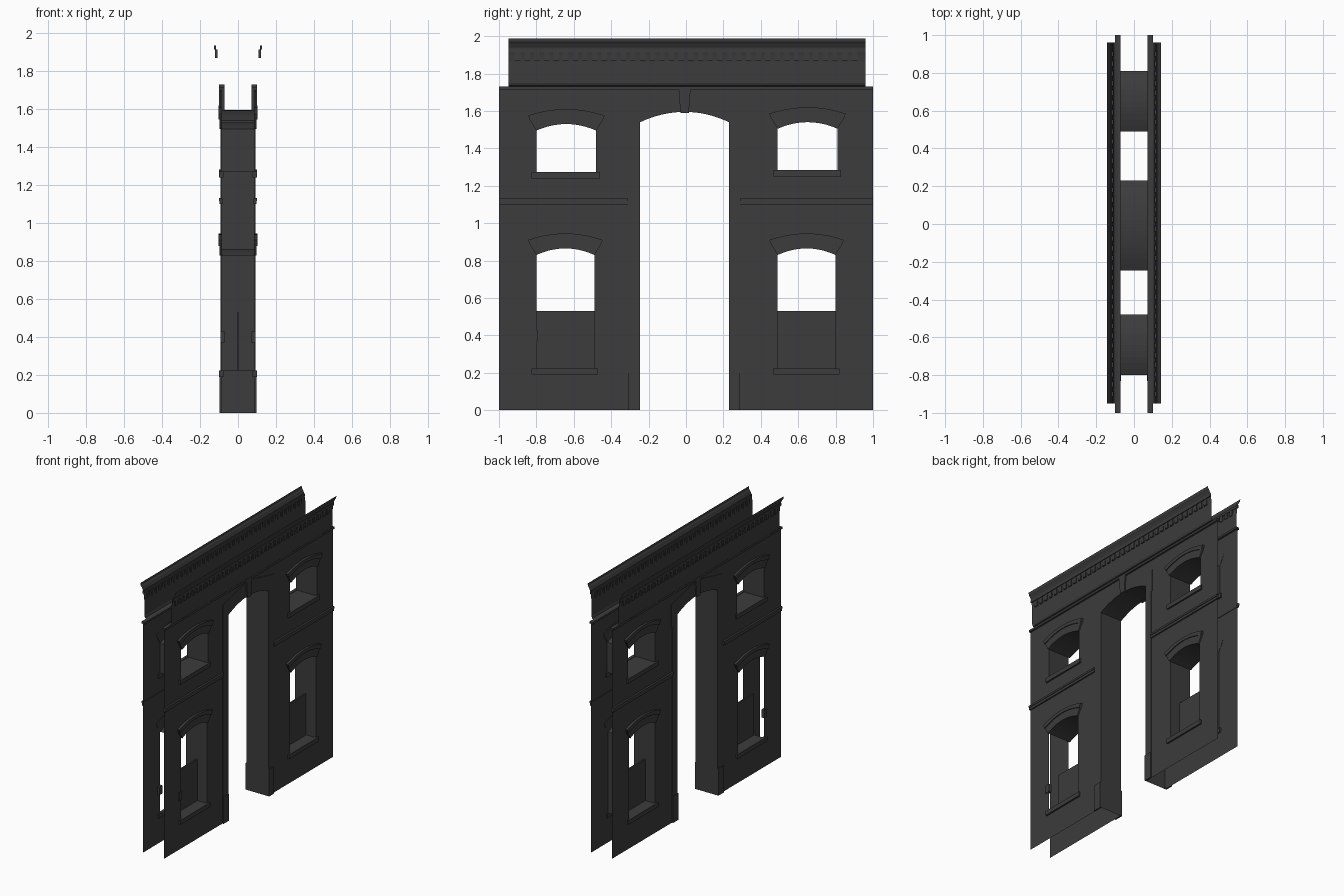
import bpy, bmesh

cube = bpy.data.objects.get("Cube")
if cube:
    bpy.data.objects.remove(cube)

stone = bpy.data.materials.new("dark_stone")
stone.use_nodes = True
stone.diffuse_color = (0.045, 0.045, 0.045, 1)
stone.node_tree.nodes["Principled BSDF"].inputs["Base Color"].default_value = stone.diffuse_color

WALL = 0.087  # distance of each facade sheet from the middle


def finish(name, bm, mirror=True):
    bmesh.ops.recalc_face_normals(bm, faces=bm.faces[:])
    mesh = bpy.data.meshes.new(name)
    bm.to_mesh(mesh)
    bm.free()
    mesh.materials.append(stone)
    ob = bpy.data.objects.new(name, mesh)
    bpy.context.collection.objects.link(ob)
    if mirror:
        mod = ob.modifiers.new("Mirror", 'MIRROR')
        mod.use_axis[0] = True
        mod.use_mirror_merge = False
    return ob


def arc(y0, y1, ends, apex, n=10):
    """Shallow arch from y0 to y1."""
    pts = []
    for i in range(n + 1):
        t = i / n
        pts.append((y0 + (y1 - y0) * t, ends + (apex - ends) * (1 - (2 * t - 1) ** 2)))
    return pts


def add_prism(bm, pts, x0, x1):
    a = [bm.verts.new((x0, y, z)) for y, z in pts]
    b = [bm.verts.new((x1, y, z)) for y, z in pts]
    n = len(pts)
    for i in range(n):
        j = (i + 1) % n
        bm.faces.new((a[i], a[j], b[j], b[i]))
    bm.faces.new(a[::-1])
    bm.faces.new(b)


def prism(name, pts, x0, x1):
    bm = bmesh.new()
    add_prism(bm, pts, x0, x1)
    return finish(name, bm)


def rect(y0, y1, z0, z1):
    return [(y0, z0), (y1, z0), (y1, z1), (y0, z1)]


def box(name, y0, y1, z0, z1, x0, x1):
    return prism(name, rect(y0, y1, z0, z1), x0, x1)


def reveal(name, pts, skip=()):
    """Open strip of surface running through the wall along a path."""
    bm = bmesh.new()
    a = [bm.verts.new((-WALL, y, z)) for y, z in pts]
    b = [bm.verts.new((WALL, y, z)) for y, z in pts]
    for i in range(len(pts) - 1):
        if i not in skip:
            bm.faces.new((a[i], a[i + 1], b[i + 1], b[i]))
    return finish(name, bm, mirror=False)


# Openings: y start, y end, bottom, spring height, apex
windows = {
    "upper_front_window": (-0.80, -0.48, 1.27, 1.495, 1.53),
    "upper_back_window": (0.49, 0.81, 1.28, 1.505, 1.54),
    "lower_front_window": (-0.80, -0.49, 0.22, 0.83, 0.865),
    "lower_back_window": (0.49, 0.80, 0.22, 0.83, 0.865),
}
gate = [(-0.245, 0)] + arc(-0.245, 0.23, 1.54, 1.595, 16) + [(0.23, 0)]


def window_loop(y0, y1, z0, spring, apex):
    return [(y0, z0)] + arc(y0, y1, spring, apex) + [(y1, z0)]


# Facade sheets with the gate and window openings
bm = bmesh.new()
loops = [[(-1, 0)] + gate + [(1, 0), (1, 1.73), (-1, 1.73)]]
loops += [window_loop(*w) for w in windows.values()]
for loop in loops:
    vs = [bm.verts.new((WALL, y, z)) for y, z in loop]
    for i, v in enumerate(vs):
        bm.edges.new((v, vs[(i + 1) % len(vs)]))
bmesh.ops.triangle_fill(bm, edges=bm.edges[:], use_beauty=True, normal=(1, 0, 0))
finish("facade_wall", bm)

# Gate passage
reveal("gate_passage", gate)

# Window reveals, hoods and sills
for name, (y0, y1, z0, spring, apex) in windows.items():
    loop = window_loop(y0, y1, z0, spring, apex)
    # One lower jamb is left open to the hollow wall
    reveal(name + "_reveal", loop + loop[:1], (0,) if name == "lower_front_window" else ())
    hood = arc(y0, y1, spring, apex) + arc(y1 + 0.04, y0 - 0.04, spring + 0.065, apex + 0.065)
    prism(name + "_hood", hood, WALL - 0.002, 0.098)
    rim = (arc(y0 - 0.03, y1 + 0.03, spring + 0.05, apex + 0.055)
           + arc(y1 + 0.045, y0 - 0.045, spring + 0.08, apex + 0.08))
    prism(name + "_hood_rim", rim, WALL - 0.002, 0.104)
    box(name + "_sill", y0 - 0.025, y1 + 0.02, z0 - 0.03, z0 + 0.003, WALL - 0.01, 0.099)
    if name.startswith("lower"):
        box(name + "_panel", y0, y1, z0, 0.53, 0, 0.006)

# Small block beside the lower front window
box("hinge_block", -0.83, -0.795, 0.37, 0.43, 0.07, 0.093)

# Surround of the gate: piers, plinths, arch field and keystone
for side, y0, y1 in (("front", -0.31, -0.245), ("back", 0.23, 0.29)):
    box(side + "_gate_pier", y0, y1, 0, 1.47, WALL - 0.002, 0.091)
    box(side + "_gate_plinth", y0, y1, 0, 0.2, WALL - 0.002, 0.097)
    # String course between the storeys
    s0, s1 = (-1, -0.31) if side == "front" else (0.29, 1)
    box(side + "_string_course", s0, s1, 1.10, 1.13, WALL - 0.004, 0.097)
    box(side + "_string_lip", s0, s1, 1.118, 1.132, WALL, 0.101)
field = [(-0.31, 1.47)] + gate[1:-1] + [(0.30, 1.47), (0.30, 1.64), (0, 1.71), (-0.31, 1.64)]
field.insert(1, (-0.245, 1.47))
field.insert(-4, (0.23, 1.47))
prism("gate_arch_field", field, WALL - 0.001, 0.091)
prism("keystone", [(-0.03, 1.59), (0.015, 1.59), (0.025, 1.725), (-0.04, 1.725)], 0.07, 0.1)

# Ledge above the wall
box("wall_ledge", -1, 1, 1.715, 1.73, WALL - 0.015, 0.1)

# Frieze and flaring cornice as one thin profile swept along the wall
profile = [(0.088, 1.73), (0.106, 1.735), (0.112, 1.75), (0.112, 1.865), (0.116, 1.9),
           (0.121, 1.925), (0.124, 1.94), (0.134, 1.96), (0.142, 1.97), (0.144, 1.988)]
bm = bmesh.new()
rows = [[bm.verts.new((x, y, z)) for x, z in profile] for y in (-0.95, 0.96)]
for i in range(len(profile) - 1):
    bm.faces.new((rows[0][i], rows[1][i], rows[1][i + 1], rows[0][i + 1]))
finish("cornice", bm)
box("cornice_band", -0.95, 0.96, 1.915, 1.935, 0.116, 0.126)

# Row of dentils
bm = bmesh.new()
count = 36
for i in range(count):
    y = -0.9 + 1.8 * i / (count - 1)
    add_prism(bm, rect(y - 0.014, y + 0.014, 1.87, 1.916), 0.108, 0.121)
finish("dentils", bm)
